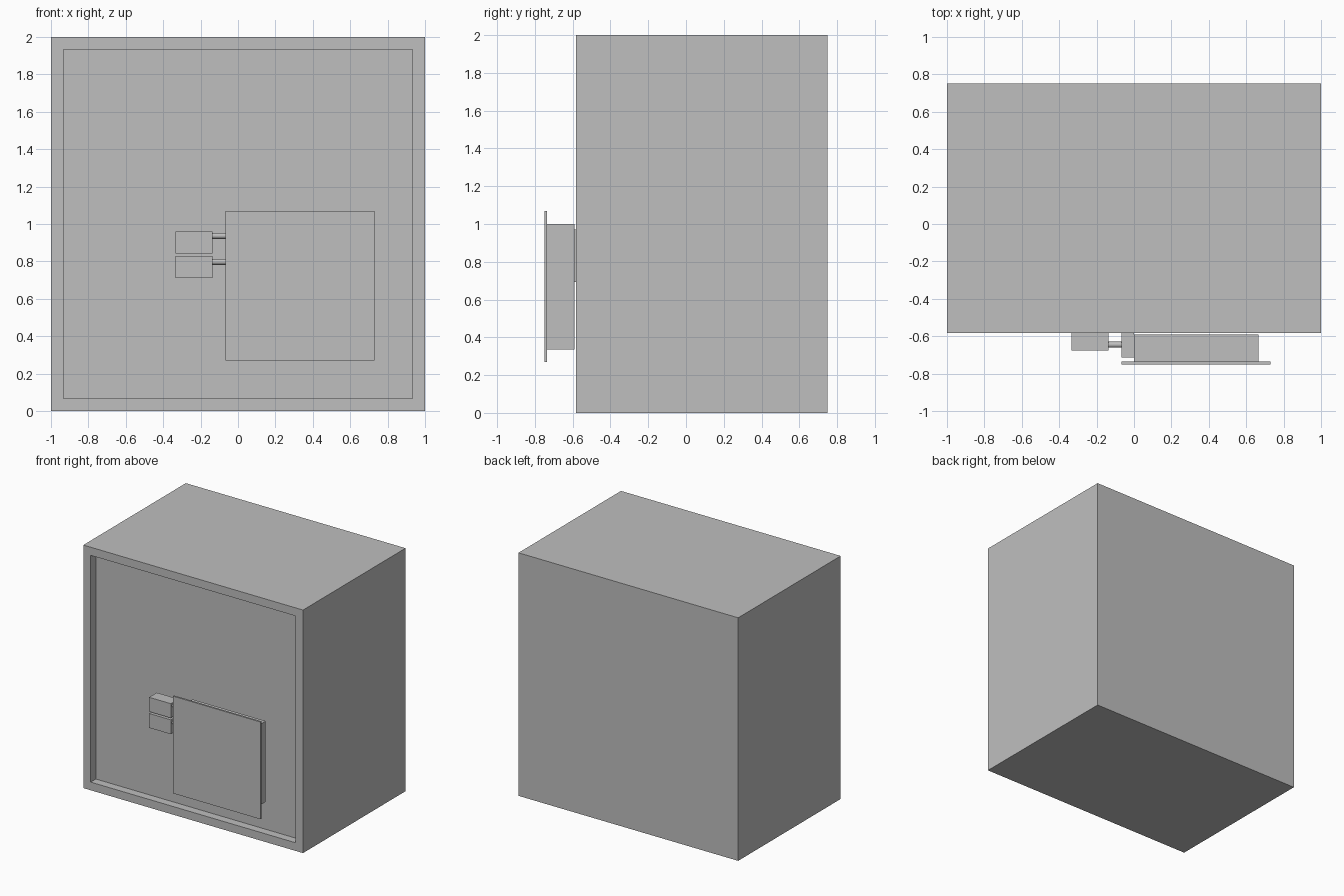
import bpy
import bmesh
from math import pi
from mathutils import Vector, Matrix

cube = bpy.data.objects.get("Cube")
if cube:
    bpy.data.objects.remove(cube, do_unlink=True)

# Single painted grey
grey = bpy.data.materials.new("plain_grey")
grey.use_nodes = True
colour = (0.52, 0.52, 0.52, 1)
grey.diffuse_color = colour
grey.node_tree.nodes["Principled BSDF"].inputs["Base Color"].default_value = colour


def finish(name, bm):
    mesh = bpy.data.meshes.new(name)
    bmesh.ops.recalc_face_normals(bm, faces=bm.faces)
    bm.to_mesh(mesh)
    bm.free()
    mesh.materials.append(grey)
    obj = bpy.data.objects.new(name, mesh)
    bpy.context.collection.objects.link(obj)
    return obj


def box_mesh(low, high):
    low, high = Vector(low), Vector(high)
    bm = bmesh.new()
    size = Matrix.Diagonal((high - low).to_4d())
    bmesh.ops.create_cube(bm, size=1, matrix=Matrix.Translation((low + high) / 2) @ size)
    return bm


def box(name, low, high):
    return finish(name, box_mesh(low, high))


FRONT = -0.583
WALL = 0.067

# Cabinet with a shallow recessed front
bm = box_mesh((-1, FRONT, 0), (1, 0.75, 2))
bm.normal_update()
face = min(bm.faces, key=lambda f: f.calc_center_median().y)
bmesh.ops.inset_region(bm, faces=[face], thickness=WALL, use_even_offset=True)
walls = bmesh.ops.extrude_discrete_faces(bm, faces=[face])["faces"]
bmesh.ops.translate(bm, verts=walls[0].verts, vec=(0, WALL, 0))
finish("cabinet", bm)

# Control box and its cover plate
box("control_box", (0, -0.735, 0.335), (0.665, -0.59, 1.0))
box("cover_plate", (-0.067, -0.75, 0.27), (0.73, -0.735, 1.07))

# Stacked terminal blocks on the side of the control box
for i in range(4):
    z = 0.692 + i * 0.07
    box(f"terminal_{i + 1}", (-0.067, -0.713, z), (0, -0.58, z + 0.07))

# Two plugs, each joined to a terminal by a round pin
for label, latch_z, pin_z in (("upper", 0.843, 0.937), ("lower", 0.71, 0.798)):
    box(f"{label}_plug", (-0.335, -0.677, latch_z), (-0.137, -0.577, latch_z + 0.118))
    bm = bmesh.new()
    place = Matrix.Translation((-0.102, -0.645, pin_z)) @ Matrix.Rotation(pi / 2, 4, "Y")
    bmesh.ops.create_cone(bm, cap_ends=True, segments=16, radius1=0.016,
                          radius2=0.016, depth=0.07, matrix=place)
    pin = finish(f"{label}_pin", bm)
    for poly in pin.data.polygons:
        poly.use_smooth = len(poly.vertices) == 4
